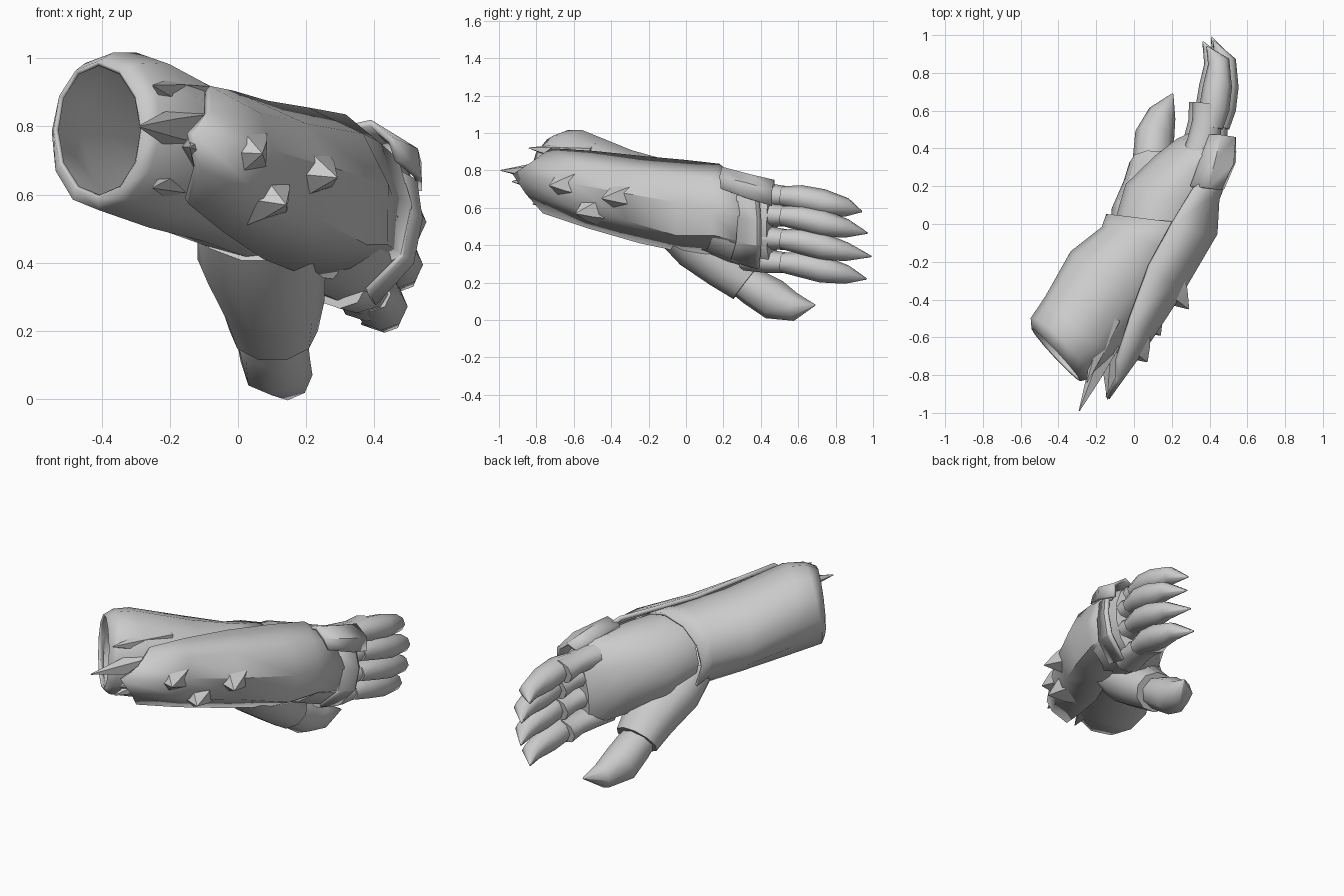
import bpy, bmesh, math
from mathutils import Vector as V


def finish(name, bm, thick=0, angle=40):
    bmesh.ops.recalc_face_normals(bm, faces=bm.faces)
    me = bpy.data.meshes.new(name)
    bm.to_mesh(me)
    bm.free()
    ob = bpy.data.objects.new(name, me)
    bpy.context.collection.objects.link(ob)
    bpy.ops.object.select_all(action='DESELECT')
    ob.select_set(True)
    bpy.context.view_layer.objects.active = ob
    bpy.ops.object.shade_smooth_by_angle(angle=math.radians(angle))
    if thick:
        m = ob.modifiers.new("thickness", 'SOLIDIFY')
        m.thickness = thick
        m.offset = 0
    return ob


def skin(name, rows, closed=True, caps=(False, False), thick=0, angle=40):
    """Bridge rows of points into a surface."""
    bm = bmesh.new()
    rings = [[bm.verts.new(p) for p in r] for r in rows]
    n = len(rings[0])
    for a, b in zip(rings, rings[1:]):
        for i in range(n if closed else n - 1):
            j = (i + 1) % n
            bm.faces.new((a[i], a[j], b[j], b[i]))
    for cap, r in zip(caps, (rings[0], rings[-1])):
        if cap:
            bm.faces.new(r)
    return finish(name, bm, thick, angle)


def ellipses(stations, n=12):
    """Each station is centre, half-axis u, half-axis v."""
    return [[V(c) + V(u) * math.cos(t) + V(v) * math.sin(t)
             for t in (2 * math.pi * i / n for i in range(n))] for c, u, v in stations]


def limb(name, path, radii, n=8, angle=62):
    """Tube along a path; radii are (sideways, vertical) pairs."""
    pts = [V(p) for p in path]
    st = []
    for i, p in enumerate(pts):
        d = (pts[min(i + 1, len(pts) - 1)] - pts[max(i - 1, 0)]).normalized()
        side = d.cross(V((0, 0, 1))).normalized()
        st.append((p, side * radii[i][0], side.cross(d) * radii[i][1]))
    return skin(name, ellipses(st, n), caps=(True, True), angle=angle)


def spike(name, base, tip, w, h):
    limb(name, [base, V(base).lerp(V(tip), .5), tip],
         [(w, h), (w * .6, h * .6), (.003, .003)], 5, 40)


# Forearm sleeve, open at the elbow
skin("forearm_sleeve", ellipses([
    ((-.41, -.69, .79), (.125, -.135, 0), (.0, .02, .195)),
    ((-.385, -.655, .785), (.155, -.155, 0), (.02, .03, .225)),
    ((-.28, -.54, .76), (.185, -.15, 0), (-.02, -.02, .25)),
    ((-.11, -.29, .685), (.22, -.14, 0), (-.01, 0, .215)),
    ((.05, -.09, .63), (.215, -.07, 0), (.0, 0, .215)),
    ((.13, .02, .60), (.27, -.03, 0), (.0, 0, .235))]), thick=.015)

# Palm
skin("palm", ellipses([
    ((.13, -.03, .60), (.23, -.05, 0), (0, 0, .215)),
    ((.19, .14, .575), (.235, -.07, 0), (0, 0, .235)),
    ((.29, .28, .535), (.18, -.08, 0), (.01, 0, .24)),
    ((.36, .40, .505), (.135, -.05, 0), (.03, 0, .235)),
    ((.40, .46, .485), (.09, -.03, 0), (.03, 0, .215))]), caps=(True, True))

# Outer arm plate, five points across each row, slightly hammered
skin("arm_plate", [
    [(-.09, -.72, .91), (-.09, -.82, .84), (-.14, -.92, .78), (-.12, -.85, .68), (-.15, -.76, .58)],
    [(-.02, -.50, .895), (.06, -.57, .83), (.09, -.60, .73), (.06, -.58, .60), (-.05, -.52, .50)],
    [(.08, -.22, .865), (.19, -.32, .80), (.26, -.34, .68), (.22, -.32, .54), (.07, -.24, .42)],
    [(.20, .0, .845), (.36, -.05, .77), (.43, -.05, .63), (.37, -.05, .46), (.20, .0, .37)],
    [(.31, .18, .825), (.40, .14, .75), (.44, .13, .60), (.43, .15, .46), (.30, .20, .36)],
    [(.36, .24, .77), (.46, .27, .70), (.50, .29, .57), (.47, .28, .43), (.36, .28, .36)]],
    closed=False, thick=.025)

# Knuckle band and index knuckle plate
skin("knuckle_band", [
    [(.38, .22, .69), (.48, .27, .66), (.50, .28, .55), (.48, .27, .42), (.38, .24, .32)],
    [(.43, .36, .67), (.52, .37, .64), (.535, .38, .53), (.51, .38, .40), (.40, .37, .28)],
    [(.43, .39, .66), (.51, .39, .63), (.525, .40, .53), (.50, .40, .40), (.40, .39, .28)]],
    closed=False, thick=.015, angle=25)
skin("index_knuckle_plate", [
    [(.30, .20, .79), (.39, .19, .81), (.45, .18, .76), (.47, .19, .70)],
    [(.36, .36, .74), (.43, .34, .77), (.52, .32, .73), (.53, .33, .65)],
    [(.40, .47, .71), (.46, .47, .74), (.53, .46, .69), (.53, .46, .61)]],
    closed=False, thick=.02, angle=25)

# Fingers with flared rims: base x, base z, tip y, tip z
for name, x, z, ty, tz in (("index", .43, .67, .94, .58), ("middle", .465, .565, .97, .465),
                           ("ring", .455, .44, .99, .34), ("little", .41, .315, .965, .22)):
    limb(name + "_finger", [(x - .11, .31, z + .01), (x - .06, .43, z), (x - .045, .54, z - .01),
                            (x - .03, .63, z - .02)],
         [(.08, .06), (.09, .063), (.078, .055), (.09, .068)])
    dz = tz - z
    limb(name + "_claw", [(x - .02, .51, z + .08 * dz), (x - .005, .61, z + .18 * dz),
                          (x + .012, .73, z + .46 * dz), (x + .018, .86, z + .76 * dz),
                          (x - .045, ty, tz)],
         [(.06, .052), (.08, .068), (.077, .072), (.058, .05), (.004, .004)])

# Thumb root with web toward the palm, flared rim and claw
limb("thumb_root", [(.07, -.07, .50), (.07, .06, .41), (.10, .21, .285), (.105, .32, .20)],
     [(.19, .12), (.19, .15), (.155, .13), (.13, .115)], 10)
limb("thumb_claw", [(.09, .26, .23), (.10, .36, .175), (.11, .47, .11), (.15, .585, .07),
                    (.205, .69, .08)],
     [(.09, .08), (.105, .10), (.105, .11), (.075, .075), (.004, .004)])

# Swept-back shards at the elbow end
for i, (b, t) in enumerate((((-.13, -.63, .79), (-.29, -.99, .80)),
                            ((-.10, -.68, .74), (-.14, -.93, .74)),
                            ((-.13, -.50, .87), (-.25, -.84, .92)),
                            ((-.15, -.55, .65), (-.25, -.82, .62)))):
    spike("elbow_shard_%d" % i, b, t, .07, .08)

# Broad low thorns on the arm plate
for i, (b, t) in enumerate((((.18, -.31, .67), (.29, -.45, .65)),
                            ((.06, -.47, .60), (.14, -.59, .57)),
                            ((.00, -.62, .73), (.07, -.73, .72)))):
    spike("plate_thorn_%d" % i, b, t, .12, .10)
